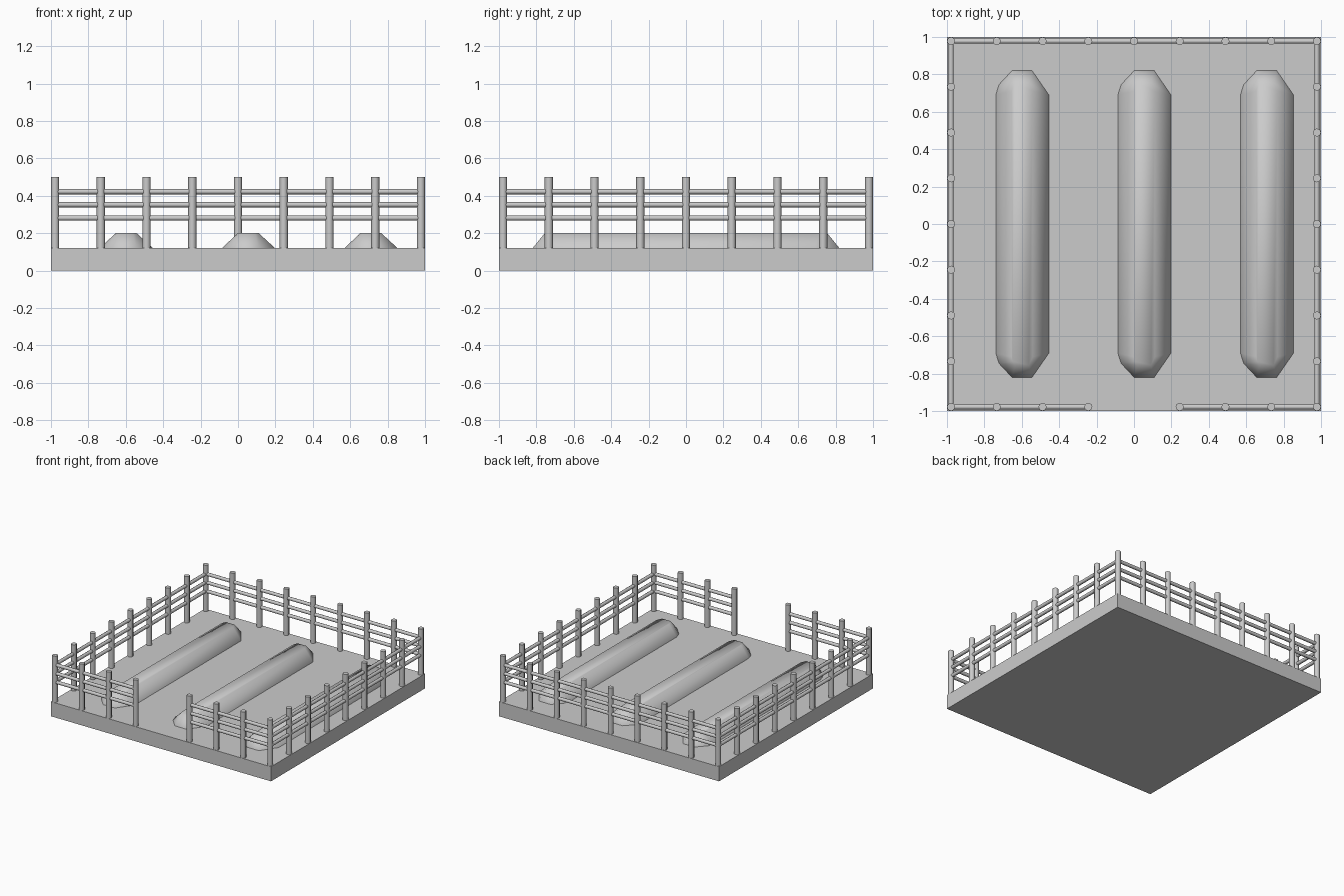
import bpy, bmesh
from mathutils import Vector

if "Cube" in bpy.data.objects:
    bpy.data.objects.remove(bpy.data.objects["Cube"])

EDGE = 0.978                      # fence line
STEP = 2 * EDGE / 8               # post spacing
GROUND = 0.12


def rod(name, a, b, r, sides=8):
    a, b = Vector(a), Vector(b)
    d = b - a
    bpy.ops.mesh.primitive_cylinder_add(vertices=sides, radius=r, depth=d.length, location=(a + b) / 2)
    o = bpy.context.object
    o.name = name
    o.rotation_euler = d.to_track_quat('Z', 'Y').to_euler()
    bpy.ops.object.shade_smooth_by_angle(angle=1.0)
    return o


# ground slab
bpy.ops.mesh.primitive_cube_add(size=1, location=(0, 0, GROUND / 2))
slab = bpy.context.object
slab.name = "ground_slab"
slab.scale = (2, 2, GROUND)

# fence posts, with the gateway left open in the middle of the front
ring = set()
for i in range(9):
    for p in ((i, 0), (i, 8), (0, i), (8, i)):
        if p != (4, 0):
            ring.add(p)
for i, j in sorted(ring):
    x, y = -EDGE + i * STEP, -EDGE + j * STEP
    rod("fence_post", (x, y, GROUND - 0.01), (x, y, 0.5), 0.022)

# three rails on each fence run
G = STEP
runs = [((-EDGE, EDGE), (EDGE, EDGE)),
        ((-EDGE, -EDGE), (-EDGE, EDGE)),
        ((EDGE, -EDGE), (EDGE, EDGE)),
        ((-EDGE, -EDGE), (-G, -EDGE)),
        ((G, -EDGE), (EDGE, -EDGE))]
for a, b in runs:
    for z in (0.281, 0.352, 0.422):
        rod("fence_rail", (*a, z), (*b, z), 0.014)

# raised soil beds: faceted footprint tapering to a flat top
foot = [(0.142, -0.69), (0.142, 0.69), (0.052, 0.82), (-0.055, 0.82), (-0.125, 0.745), (-0.142, 0.69),
        (-0.142, -0.69), (-0.125, -0.745), (-0.055, -0.82), (0.052, -0.82)]
crest = [(0.055, -0.71), (0.055, 0.71), (0.035, 0.755), (-0.04, 0.755), (-0.053, 0.735), (-0.057, 0.71),
         (-0.057, -0.71), (-0.053, -0.735), (-0.04, -0.755), (0.035, -0.755)]
for cx in (-0.597, 0.056, 0.711):
    bm = bmesh.new()
    low = [bm.verts.new((x, y, GROUND - 0.01)) for x, y in foot]
    mid = [bm.verts.new((x, y, GROUND)) for x, y in foot]
    top = [bm.verts.new((x, y, 0.2)) for x, y in crest]
    n = len(foot)
    for lo, hi in ((low, mid), (mid, top)):
        for k in range(n):
            bm.faces.new((lo[k], lo[(k + 1) % n], hi[(k + 1) % n], hi[k]))
    bm.faces.new(top)
    bm.faces.new(low[::-1])
    me = bpy.data.meshes.new("soil_bed")
    bm.to_mesh(me)
    bm.free()
    bed = bpy.data.objects.new("soil_bed", me)
    bed.location.x = cx
    bpy.context.collection.objects.link(bed)
    bpy.ops.object.select_all(action='DESELECT')
    bed.select_set(True)
    bpy.context.view_layer.objects.active = bed
    bpy.ops.object.shade_smooth_by_angle(angle=1.0)
